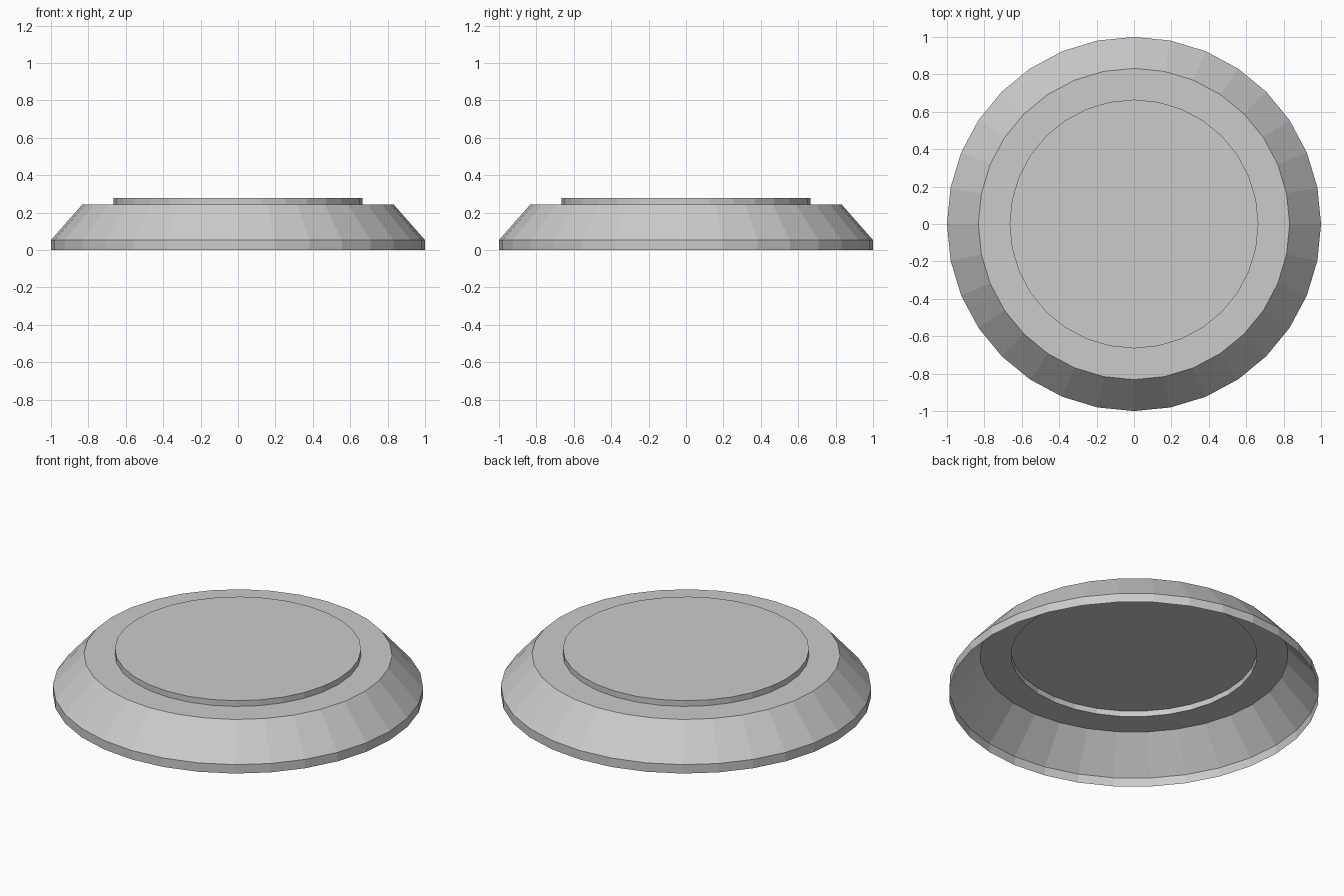
import bpy
import bmesh
from math import cos, sin, tau

if "Cube" in bpy.data.objects:
    bpy.data.objects.remove(bpy.data.objects["Cube"])

SIDES = 32
# (radius, height) from the open bottom rim up to the raised disc
PROFILE = [(1.0, 0.0), (1.0, 0.053), (0.832, 0.244), (0.665, 0.244), (0.665, 0.278)]

bm = bmesh.new()
rings = [[bm.verts.new((r * cos(tau * i / SIDES), r * sin(tau * i / SIDES), z))
          for i in range(SIDES)] for r, z in PROFILE]

# Rim, sloped wall, ledge and step
for low, high in zip(rings, rings[1:]):
    for i in range(SIDES):
        j = (i + 1) % SIDES
        bm.faces.new((low[i], low[j], high[j], high[i]))

# Raised top disc; the underside stays open
bm.faces.new(rings[-1])

mesh = bpy.data.meshes.new("round_base")
bm.to_mesh(mesh)
bm.free()
base = bpy.data.objects.new("round_base", mesh)
bpy.context.collection.objects.link(base)
